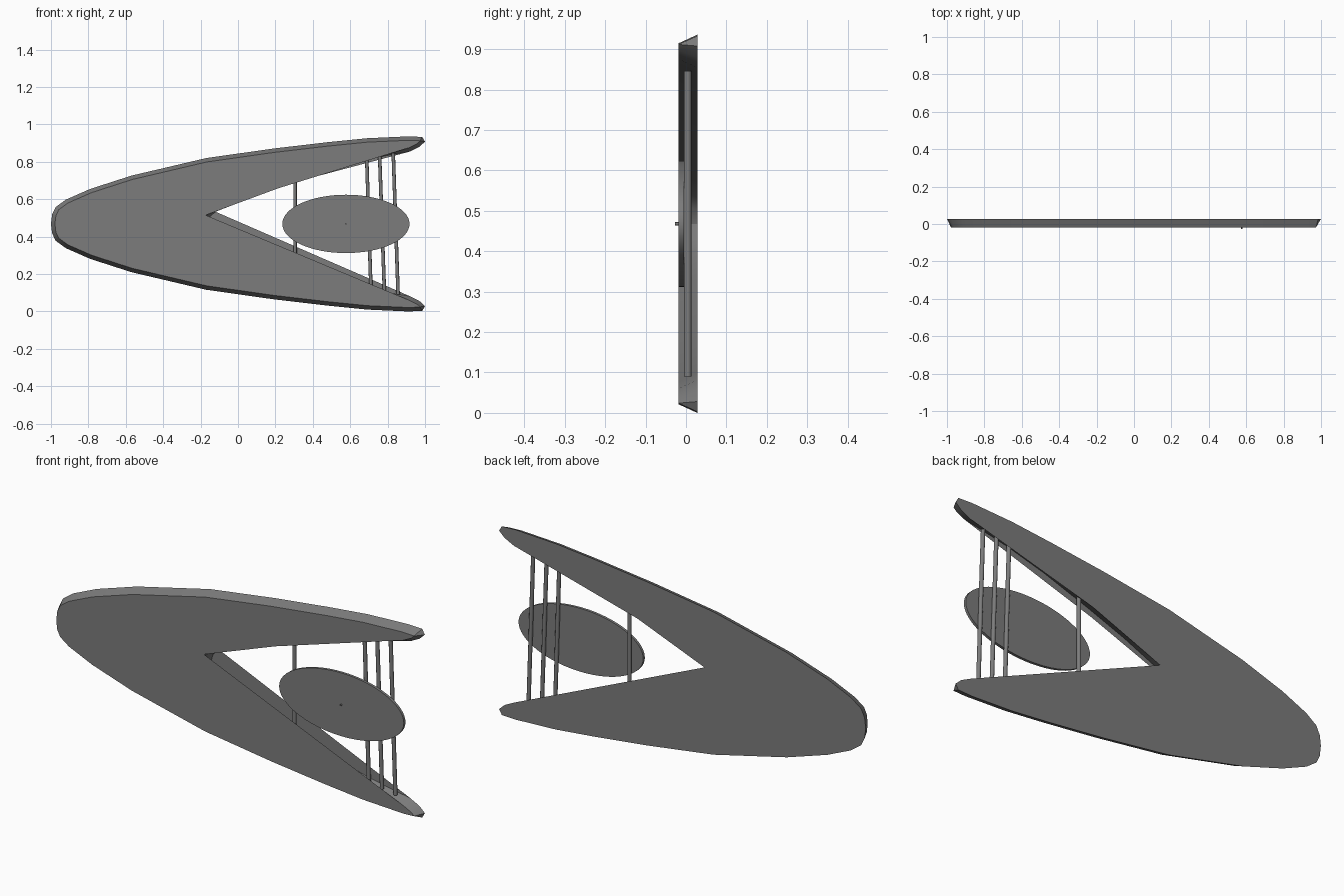
import bpy, bmesh, math
from mathutils import Vector

cube = bpy.data.objects.get("Cube")
if cube:
    bpy.data.objects.remove(cube, do_unlink=True)

MID = 0.468            # height of the mirror line
FRONT, BACK = -0.018, 0.028

grey = bpy.data.materials.new("grey")
grey.use_nodes = True
color = (0.2, 0.2, 0.2, 1)
grey.diffuse_color = color
grey.node_tree.nodes["Principled BSDF"].inputs["Base Color"].default_value = color


def finish(name, bm, angle=30):
    bmesh.ops.recalc_face_normals(bm, faces=bm.faces)
    mesh = bpy.data.meshes.new(name)
    bm.to_mesh(mesh)
    bm.free()
    mesh.materials.append(grey)
    obj = bpy.data.objects.new(name, mesh)
    bpy.context.collection.objects.link(obj)
    bpy.ops.object.select_all(action='DESELECT')
    obj.select_set(True)
    bpy.context.view_layer.objects.active = obj
    bpy.ops.object.shade_smooth_by_angle(angle=math.radians(angle))
    return obj


def inset(points, d):
    """Move a clockwise outline inwards by d, with mitred corners."""
    result = []
    for i, p in enumerate(points):
        a = (p - points[i - 1]).normalized()
        b = (points[(i + 1) % len(points)] - p).normalized()
        na, nb = Vector((a.y, -a.x)), Vector((b.y, -b.x))
        m = (na + nb).normalized()
        result.append(p + m * d / max(m.dot(na), 0.7))
    return result


def cylinder(name, start, end, radius, sides, stretch=1.0):
    start, end = Vector(start), Vector(end)
    axis = end - start
    bm = bmesh.new()
    bmesh.ops.create_cone(bm, cap_ends=True, segments=sides, radius1=radius,
                          radius2=radius, depth=axis.length)
    bmesh.ops.scale(bm, verts=bm.verts, vec=(stretch, 1, 1))
    turn = Vector((0, 0, 1)).rotation_difference(axis).to_matrix()
    bmesh.ops.rotate(bm, verts=bm.verts, matrix=turn)
    bmesh.ops.translate(bm, verts=bm.verts, vec=(start + end) / 2)
    return finish(name, bm, 50)


# Swept body: upper half outline from nose to tip and back to the notch
upper = [(-1, 0), (-0.994, .05), (-0.975, .09), (-0.92, .13), (-0.79, .187),
         (-0.57, .258), (-0.17, .352), (.19, .403), (.48, .437), (.69, .458),
         (.91, .468), (.985, .465), (1, .44), (.97, .412), (.92, .387),
         (.82, .37), (.68, .342), (.48, .288), (.23, .204), (.05, .138),
         (-.12, .065), (-.155, .035), (-.166, 0)]
lower = [(x, -z) for x, z in upper[-2:0:-1]]
outline = [Vector((x, MID + z)) for x, z in upper + lower]

bm = bmesh.new()
back = [bm.verts.new((p.x, BACK, p.y)) for p in outline]
front = [bm.verts.new((p.x, FRONT, p.y)) for p in inset(outline, 0.021)]
n = len(outline)
for i in range(n):
    j = (i + 1) % n
    bm.faces.new((back[i], back[j], front[j], front[i]))
caps = [bm.faces.new(back), bm.faces.new(front)]
bmesh.ops.triangulate(bm, faces=caps)
finish("swept_body", bm)

# Rods across the opening: x at the top, x at the bottom, half length
rods = [(.305, .305, .245), (.688, .711, .355), (.757, .783, .367), (.83, .856, .378)]
for k, (top, bottom, half) in enumerate(rods):
    cylinder(f"cross_rod_{k + 1}", (bottom, .004, MID - half),
             (top, .004, MID + half), .0095, 12)

# Oval plate with its small centre pin
cylinder("oval_plate", (.577, -.005, MID), (.577, FRONT, MID), .156, 64, 2.18)
cylinder("centre_pin", (.577, -.01, MID), (.577, -.027, MID), .004, 10)
